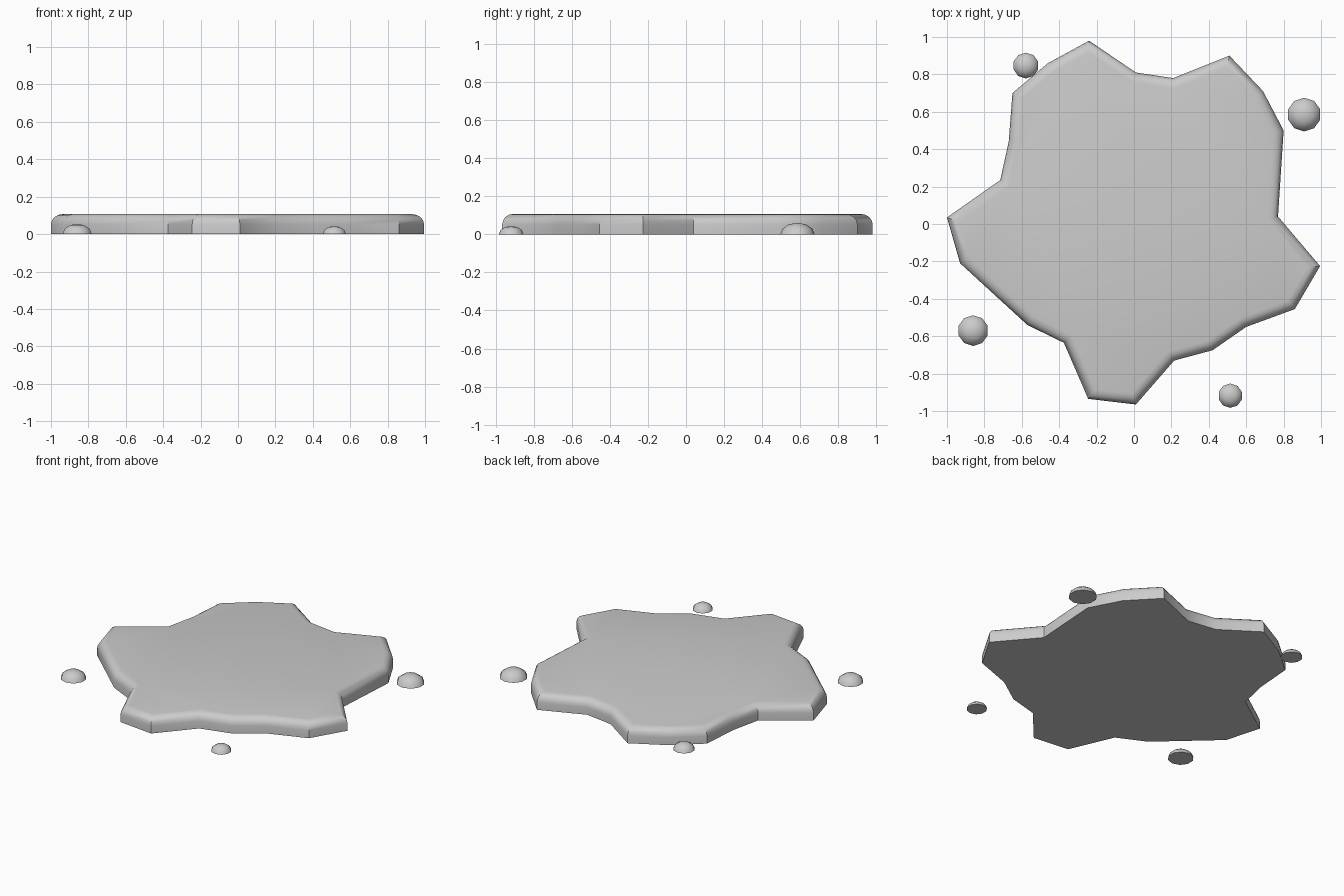
import bpy, bmesh
from mathutils import Matrix

if "Cube" in bpy.data.objects:
    bpy.data.objects.remove(bpy.data.objects["Cube"])

HEIGHT = 0.107


def finish(bm, name, angle):
    bmesh.ops.recalc_face_normals(bm, faces=bm.faces[:])
    mesh = bpy.data.meshes.new(name)
    bm.to_mesh(mesh)
    bm.free()
    obj = bpy.data.objects.new(name, mesh)
    bpy.context.collection.objects.link(obj)
    bpy.ops.object.select_all(action='DESELECT')
    obj.select_set(True)
    bpy.context.view_layer.objects.active = obj
    bpy.ops.object.shade_smooth_by_angle(angle=angle)
    return obj


# Puddle: irregular outline, extruded, with a rounded top rim
outline = [
    (0.995, -0.225), (0.77, 0.04), (0.80, 0.50), (0.69, 0.71), (0.51, 0.90),
    (0.21, 0.78), (0.01, 0.81), (-0.24, 0.98), (-0.46, 0.86), (-0.65, 0.70),
    (-0.67, 0.44), (-0.715, 0.235), (-1.0, 0.035), (-0.93, -0.21),
    (-0.57, -0.54), (-0.375, -0.635), (-0.245, -0.935), (0.01, -0.965),
    (0.215, -0.73), (0.42, -0.675), (0.60, -0.55), (0.86, -0.455),
]
bm = bmesh.new()
base = bm.faces.new([bm.verts.new((x, y, 0)) for x, y in outline])
top = bmesh.ops.extrude_face_region(bm, geom=[base], use_keep_orig=True)
top_verts = [g for g in top['geom'] if isinstance(g, bmesh.types.BMVert)]
bmesh.ops.translate(bm, verts=top_verts, vec=(0, 0, HEIGHT))
rim = [e for e in bm.edges if all(v.co.z > HEIGHT / 2 for v in e.verts)]
bmesh.ops.bevel(bm, geom=rim, offset=0.055, segments=4, profile=0.5,
                affect='EDGES', clamp_overlap=True)
finish(bm, "puddle", 0.6)


# Droplets: flattened half spheres scattered around the puddle
def droplet(name, x, y, r):
    bm = bmesh.new()
    bmesh.ops.create_uvsphere(bm, u_segments=10, v_segments=6, radius=r)
    cut = bmesh.ops.bisect_plane(bm, geom=bm.verts[:] + bm.edges[:] + bm.faces[:],
                                 dist=1e-5, plane_co=(0, 0, 0),
                                 plane_no=(0, 0, -1), clear_outer=True)
    edges = [e for e in bm.edges if e.is_boundary]
    bmesh.ops.contextual_create(bm, geom=edges)
    bmesh.ops.transform(bm, verts=bm.verts[:],
                        matrix=Matrix.Translation((x, y, 0)) @ Matrix.Diagonal((1, 1, 0.67, 1)))
    finish(bm, name, 0.7)


droplet("droplet_right", 0.91, 0.585, 0.09)
droplet("droplet_left", -0.86, -0.57, 0.082)
droplet("droplet_front", 0.515, -0.918, 0.065)
droplet("droplet_back", -0.578, 0.847, 0.069)
